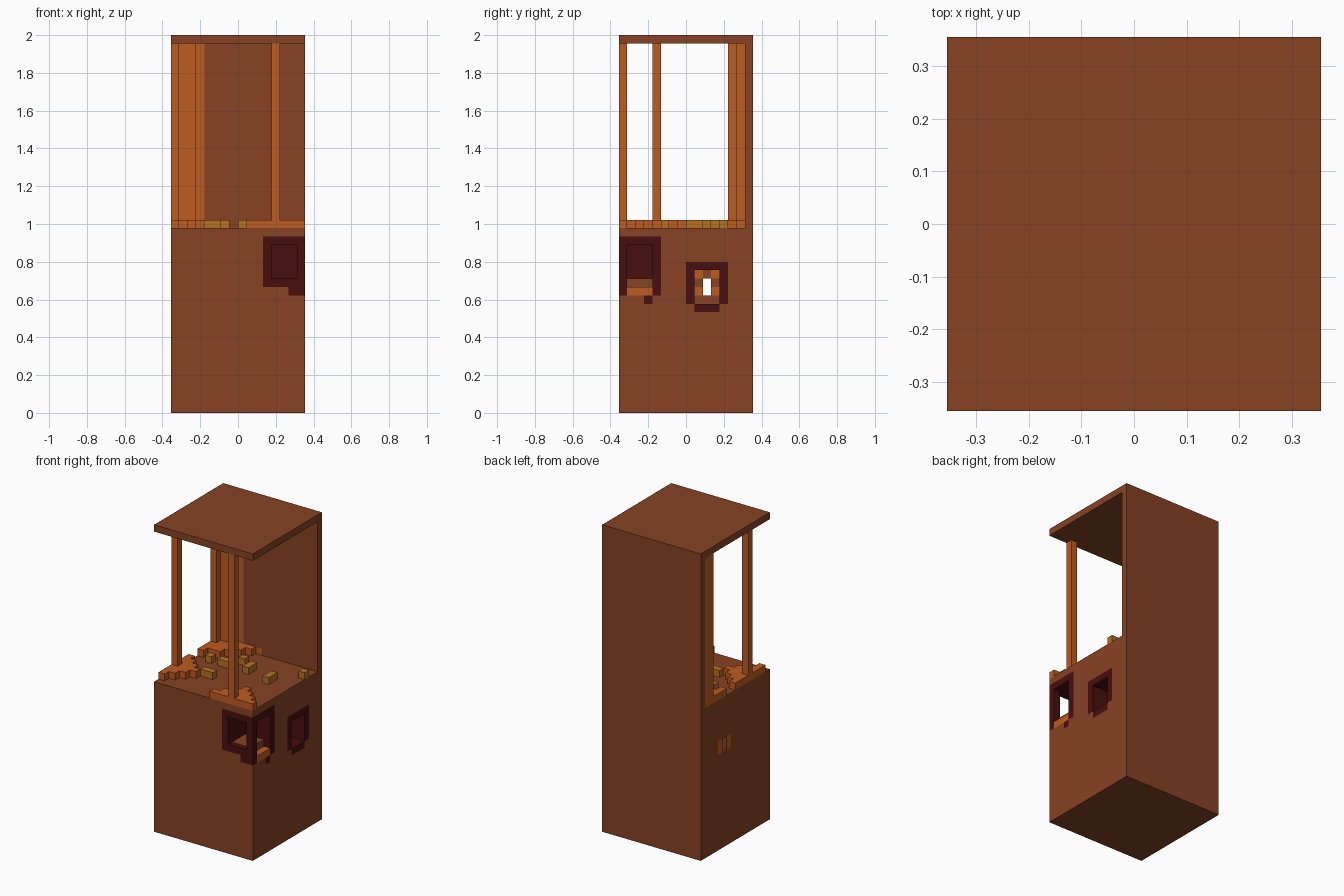
import bpy
import bmesh
from mathutils import Vector

old = bpy.data.objects.get("Cube")
if old:
    bpy.data.objects.remove(old, do_unlink=True)

UNIT = 2 / 45                      # edge of one building block
HALF, BASE_TOP, ROOF, TOP = 8, 22, 44, 45


def material(name, rgb):
    m = bpy.data.materials.new(name)
    lin = [(c / 255 / 12.92) if c < 11 else ((c / 255 + 0.055) / 1.055) ** 2.4 for c in rgb]
    m.diffuse_color = (*lin, 1)
    m.use_nodes = True
    m.node_tree.nodes["Principled BSDF"].inputs["Base Color"].default_value = (*lin, 1)
    return m


brown = material("brown wood", (134, 66, 35))
orange = material("orange trim", (190, 92, 33))
red = material("dark red frame", (72, 14, 14))
gold = material("gold", (182, 114, 33))


def box(u0, u1, v0, v1, z0, z1):
    """Set of block positions filling a box."""
    return {(u, v, z) for u in range(u0, u1) for v in range(v0, v1) for z in range(z0, z1)}


def spread(cells, reach, z):
    """Diamond-shaped footing around the foot of some posts."""
    return {(u, v, z) for u in range(16) for v in range(15)
            if any(abs(u - a) + abs(v - b) <= reach for a, b in cells)}


parts = {}


def part(name, cells, mat, paint=None):
    """Add a part; it replaces earlier blocks in the same place."""
    for other in parts.values():
        other[0].difference_update(cells)
    parts[name] = (set(cells), mat, paint)


def carve(cells):
    for other in parts.values():
        other[0].difference_update(cells)


def paint_wall(cell, d):
    """Orange strip on the inner face, behind the corner post."""
    u, v, z = cell
    return d == (0, -1, 0) and z >= BASE_TOP and (u < 4 or (u < 7 and z == BASE_TOP))


def paint_base(cell, d):
    """Orange checks around the far end of the side tunnel."""
    u, v, z = cell
    if u or v not in (9, 11):
        return False
    if d[0] == 1:
        return z in (14, 16)
    return d[0] == -1 and z in (14, 15)


# Cabinet
part("cabinet_base", box(0, 16, 0, 16, 0, BASE_TOP), brown, paint_base)
part("back_wall", box(0, 16, 15, 16, BASE_TOP, ROOF), brown, paint_wall)
part("roof", box(0, 16, 0, 16, ROOF, TOP), brown)

# Posts and their stepped footings
posts = {
    "front": [(12, 0)],
    "left": [(0, 4)],
    "corner": [(0, 13)] + [(u, 14) for u in range(3)],
}
for name, feet in posts.items():
    reach_from = feet + ([(3, 15)] if name == "corner" else [])
    part(name + "_footing", spread(reach_from, 3, BASE_TOP), orange)
    part(name + "_post", {(u, v, z) for u, v in feet for z in range(BASE_TOP, ROOF)}, orange)

# Gold pieces on the floor: position and footprint
pieces = [(4, 5, 2, 1), (12, 8, 1, 2), (15, 12, 1, 1), (8, 9, 1, 2),
          (6, 11, 1, 1), (4, 9, 2, 1), (2, 9, 1, 1)]
for i, (u, v, w, d) in enumerate(pieces):
    part(f"gold_piece_{i + 1}", box(u, u + w, v, v + d, BASE_TOP, BASE_TOP + 1), gold)

# Corner chute, open to the front and the side
part("chute_frame", box(11, 16, 0, 5, 15, 21) | box(14, 16, 0, 5, 14, 15)
     | box(15, 16, 3, 4, 13, 14), red)
part("chute_floor", box(12, 15, 1, 4, 15, 16), brown)
part("chute_step", box(15, 16, 1, 4, 14, 15), orange)
carve(box(12, 15, 0, 4, 16, 20) | box(12, 16, 1, 4, 16, 20) | box(15, 16, 1, 4, 15, 16))

# Side tunnel with a framed mouth
part("tunnel_frame", box(13, 16, 8, 13, 13, 18) | box(13, 16, 9, 12, 12, 13), red)
carve(box(1, 16, 9, 12, 13, 17) | box(0, 1, 10, 11, 14, 16))

# Build the outer faces of each part
solid = set().union(*(p[0] for p in parts.values()))
for name, (cells, mat, paint) in parts.items():
    bm = bmesh.new()
    corners = {}
    for cell in sorted(cells):
        for axis in range(3):
            for sign in (-1, 1):
                d = tuple(sign if k == axis else 0 for k in range(3))
                if tuple(c + e for c, e in zip(cell, d)) in solid:
                    continue
                a, b = (axis + 1) % 3, (axis + 2) % 3
                loop = []
                for s, t in ((0, 0), (1, 0), (1, 1), (0, 1))[::sign]:
                    p = list(cell)
                    p[axis] += sign > 0
                    p[a] += s
                    p[b] += t
                    key = tuple(p)
                    if key not in corners:
                        corners[key] = bm.verts.new(
                            Vector((p[0] - HALF, p[1] - HALF, p[2])) * UNIT)
                    loop.append(corners[key])
                face = bm.faces.new(loop)
                face.material_index = int(bool(paint and paint(cell, d)))
    # Merge coplanar squares of one colour
    bmesh.ops.dissolve_limit(bm, angle_limit=0.01, verts=bm.verts[:], edges=bm.edges[:],
                             delimit={'MATERIAL'})
    mesh = bpy.data.meshes.new(name)
    bm.to_mesh(mesh)
    bm.free()
    mesh.materials.append(mat)
    if paint:
        mesh.materials.append(orange)
    bpy.context.scene.collection.objects.link(bpy.data.objects.new(name, mesh))
